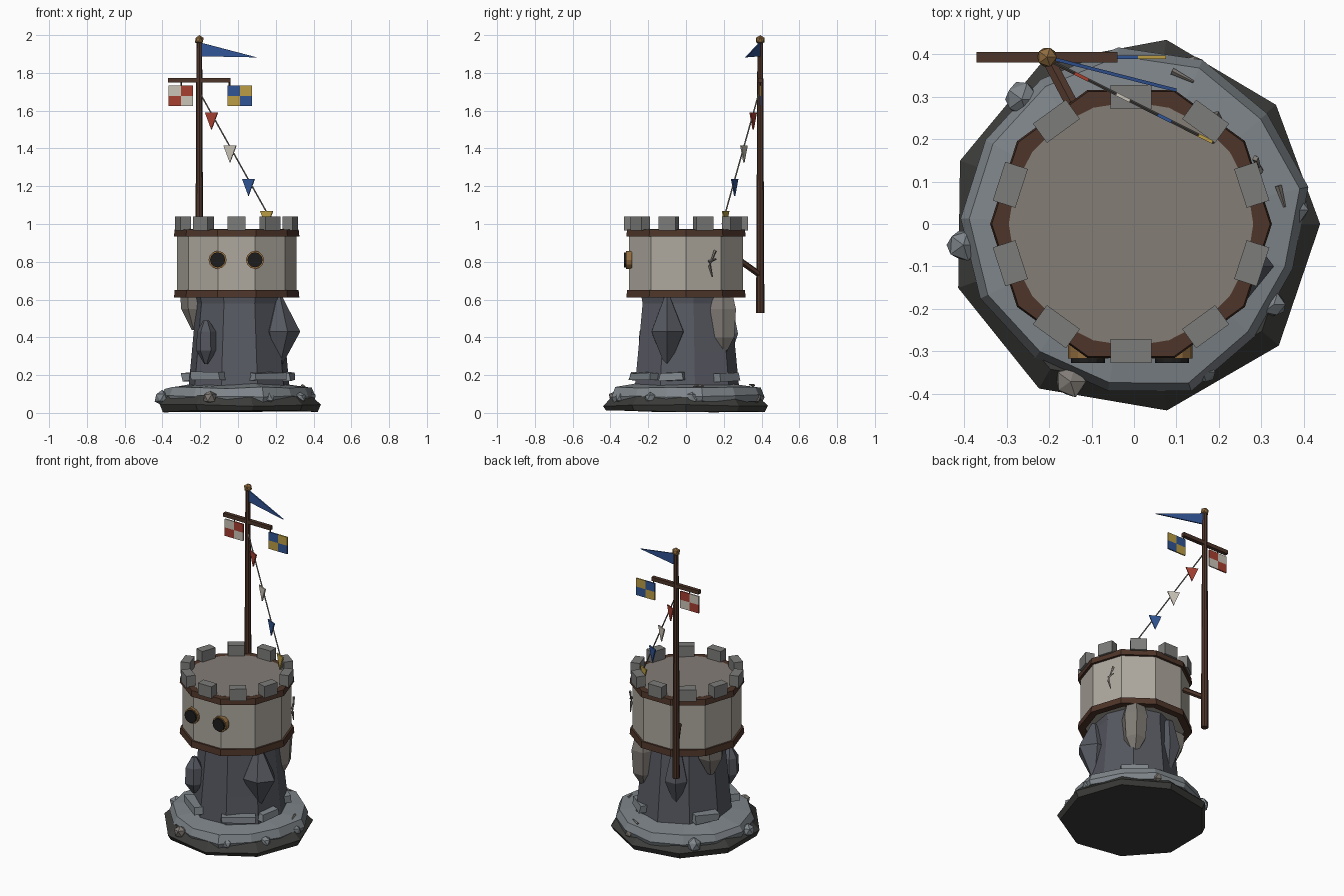
import bpy, bmesh, math, random
from mathutils import Vector, Matrix

if "Cube" in bpy.data.objects:
    bpy.data.objects.remove(bpy.data.objects["Cube"])

random.seed(4)
CX = -0.007  # tower axis


def mat(name, r, g, b):
    m = bpy.data.materials.new(name)
    m.diffuse_color = (r, g, b, 1)
    m.use_nodes = True
    m.node_tree.nodes["Principled BSDF"].inputs["Base Color"].default_value = m.diffuse_color
    return m


CHAR = mat("charcoal", .045, .045, .042)
LEDGE = mat("ledge_grey", .21, .235, .255)
SLATE = mat("slate", .095, .10, .12)
TAN = mat("tan_rock", .22, .20, .18)
CREAM = mat("cream_stone", .42, .39, .34)
STONE = mat("merlon_stone", .20, .20, .195)
FLOOR = mat("roof_floor", .23, .205, .18)
WOOD = mat("dark_wood", .075, .035, .022)
GOLD = mat("brass", .28, .15, .05)
BLACK = mat("black", .012, .012, .012)
BLUE = mat("blue", .03, .09, .30)
RED = mat("red", .38, .05, .03)
WHITE = mat("white", .60, .56, .48)
YELLOW = mat("yellow", .50, .34, .06)


def finish(name, bm, material):
    bmesh.ops.recalc_face_normals(bm, faces=bm.faces)
    me = bpy.data.meshes.new(name)
    bm.to_mesh(me)
    bm.free()
    me.materials.append(material)
    ob = bpy.data.objects.new(name, me)
    bpy.context.collection.objects.link(ob)
    return ob


def stack(name, n, rings, material, rot=0, jit=0, zjit=0, c=(0, 0), closed=False):
    """Rings of (radius, z) joined to a faceted solid; closed joins last to first."""
    bm = bmesh.new()
    side = [1 + random.uniform(-jit, jit) for _ in range(n)]
    vs = []
    for r, z in rings:
        row = []
        for i in range(n):
            a = math.radians(rot) + math.tau * i / n
            dz = random.uniform(-zjit, zjit)
            row.append(bm.verts.new((c[0] + r * side[i] * math.cos(a), c[1] + r * side[i] * math.sin(a), z + dz)))
        vs.append(row)
    pairs = list(zip(vs, vs[1:])) + ([(vs[-1], vs[0])] if closed else [])
    for a, b in pairs:
        for i in range(n):
            j = (i + 1) % n
            bm.faces.new((a[i], a[j], b[j], b[i]))
    if not closed:
        bm.faces.new(vs[0])
        bm.faces.new(vs[-1])
    return finish(name, bm, material)


def box(name, loc, size, material, rot=0, jit=0):
    bm = bmesh.new()
    bmesh.ops.create_cube(bm, size=1, matrix=Matrix.Translation(loc) @ Matrix.Rotation(rot, 4, 'Z') @ Matrix.Diagonal((*size, 1)))
    for v in bm.verts:
        v.co += Vector([random.uniform(-jit, jit) for _ in range(3)])
    return finish(name, bm, material)


def rod(name, p, q, r1, r2, n, material):
    p, q = Vector(p), Vector(q)
    bm = bmesh.new()
    m = Matrix.Translation((p + q) / 2) @ (q - p).to_track_quat('Z', 'Y').to_matrix().to_4x4()
    bmesh.ops.create_cone(bm, cap_ends=True, segments=n, radius1=r1, radius2=r2, depth=(q - p).length, matrix=m)
    return finish(name, bm, material)


def rock(name, loc, size, material, jit=.12):
    bm = bmesh.new()
    bmesh.ops.create_icosphere(bm, subdivisions=1, radius=1)
    for v in bm.verts:
        v.co *= 1 + random.uniform(-jit, jit)
        v.co = Vector(loc) + v.co * Vector(size)
    return finish(name, bm, material)


def plate(name, pts, thick, material):
    """Thin extruded polygon, centred on its plane."""
    pts = [Vector(p) for p in pts]
    nrm = (pts[1] - pts[0]).cross(pts[2] - pts[0]).normalized() * thick / 2
    bm = bmesh.new()
    a = [bm.verts.new(p - nrm) for p in pts]
    b = [bm.verts.new(p + nrm) for p in pts]
    bm.faces.new(a)
    bm.faces.new(b)
    for i in range(len(pts)):
        j = (i + 1) % len(pts)
        bm.faces.new((a[i], a[j], b[j], b[i]))
    return finish(name, bm, material)


# Rocky base
stack("base_slab", 9, [(.425, .008), (.442, .04), (.39, .09)], CHAR, jit=.015, zjit=.006)
stack("base_ledge", 13, [(.395, .06), (.405, .09), (.385, .13), (.25, .155)], LEDGE, rot=12, jit=.045, zjit=.008)
stack("rock_core", 9, [(.285, .12), (.265, .32), (.24, .58), (.25, .63)], SLATE, rot=10, jit=.05, c=(.005, 0))
for deg, w in ((-125, .18), (-55, .20), (-15, .13), (50, .16), (150, .15)):
    a = math.radians(deg)
    box("ledge_stone", (.255 * math.cos(a), .255 * math.sin(a), .19), (.09, w, .045), LEDGE, a, .008)
for deg, r, s in ((-112, .40, .04), (-65, .385, .03), (5, .38, .035), (-173, .405, .04), (132, .395, .045), (70, .39, .035), (-30, .38, .03)):
    a = math.radians(deg)
    rock("rubble", (r * math.cos(a), r * math.sin(a), .08), (s, s, s), TAN if deg in (-112, 70) else LEDGE)

# Crags standing out from the core
stack("right_crag", 6, [(.01, .24), (.105, .43), (.02, .61)], SLATE, c=(.215, -.10), jit=.1)
stack("front_crag", 6, [(.01, .26), (.055, .33), (.05, .43), (.015, .49)], SLATE, c=(-.17, -.20), jit=.1)
stack("back_right_crag", 6, [(.02, .32), (.065, .40), (.075, .55), (.06, .61)], TAN, c=(.16, .195), jit=.1)
stack("left_crag", 6, [(.02, .44), (.075, .55), (.08, .62)], TAN, c=(-.225, .07), jit=.1)
stack("back_crag", 6, [(.01, .25), (.07, .42), (.03, .6)], SLATE, c=(-.08, .21), jit=.1)

# Ten-sided drum with timber bands and battlements
T = (CX, 0)
stack("drum", 10, [(.312, .615), (.316, .65), (.316, .955)], CREAM, c=T)
for name, z0, z1 in (("lower_band", .61, .65), ("upper_band", .935, .972)):
    stack(name, 10, [(.332, z0), (.328, z1), (.288, z1), (.288, z0)], WOOD, c=T, closed=True)
stack("roof_floor", 20, [(.288, .94), (.288, .973)], FLOOR, c=T)
for i in range(10):
    a = math.radians(18 + 36 * i)
    box("merlon", (CX + .299 * math.cos(a), .299 * math.sin(a), 1.003), (.056, .096, .075), STONE, a)

# Portholes
for x in (-.108, .09):
    rod("porthole_ring", (x, -.285, .81), (x, -.317, .81), .048, .048, 12, GOLD)
    rod("porthole_glass", (x, -.30, .81), (x, -.328, .81), .040, .040, 12, BLACK)

# Cracks scratched on the drum and ledge
for p, q in (((.286, .155, .86), (.298, .125, .78)), ((.298, .125, .78), (.294, .14, .72)), ((.297, .12, .80), (.286, .16, .815)),
             ((.34, .09, .145), (.355, .04, .14)), ((.09, .36, .145), (.14, .335, .15))):
    rod("crack", p, q, .008, .003, 4, TAN)

# Mast, brace, yard, finial
PX, PY = -.205, .393
rod("mast", (PX, PY, .53), (PX, PY, 1.97), .022, .015, 8, WOOD)
rod("mast_brace", (PX, PY, .73), (-.145, .28, .81), .017, .017, 6, WOOD)
box("yard", (PX, PY, 1.76), (.333, .024, .024), WOOD)
rock("finial", (PX, PY, 1.974), (.026, .026, .026), GOLD, 0)

# Chequered flags
for x0, ca, cb in ((-.367, WHITE, RED), (-.055, BLUE, YELLOW)):
    for i in range(2):
        for k in range(2):
            box("flag_square", (x0 + .0325 + .065 * i, PY, 1.705 - .054 * k), (.065, .008, .054), ca if i == k else cb)
rod("flag_tie", (-.30, PY, 1.76), (-.30, PY, 1.72), .004, .004, 4, WOOD)
rod("flag_tie", (-.045, PY, 1.76), (-.045, PY, 1.72), .004, .004, 4, WOOD)

# Pennant at the mast head
plate("pennant", [(PX, PY, 1.962), (PX, PY, 1.888), (.10, .315, 1.882)], .008, BLUE)

# Bunting line with small triangles
A, B = Vector((PX, .388, 1.70)), Vector((.187, .192, 1.0))
rod("bunting_line", A, B, .004, .004, 5, TAN)
along = Vector((B.x - A.x, B.y - A.y, 0)).normalized() * .037
drop = Vector((0, 0, -.09))
for t, m in ((.165, RED), (.415, WHITE), (.665, BLUE), (.91, YELLOW)):
    c = A.lerp(B, t) + Vector((0, 0, .005))
    plate("bunting_flag", [c - along, c + along, c + drop], .008, m)
